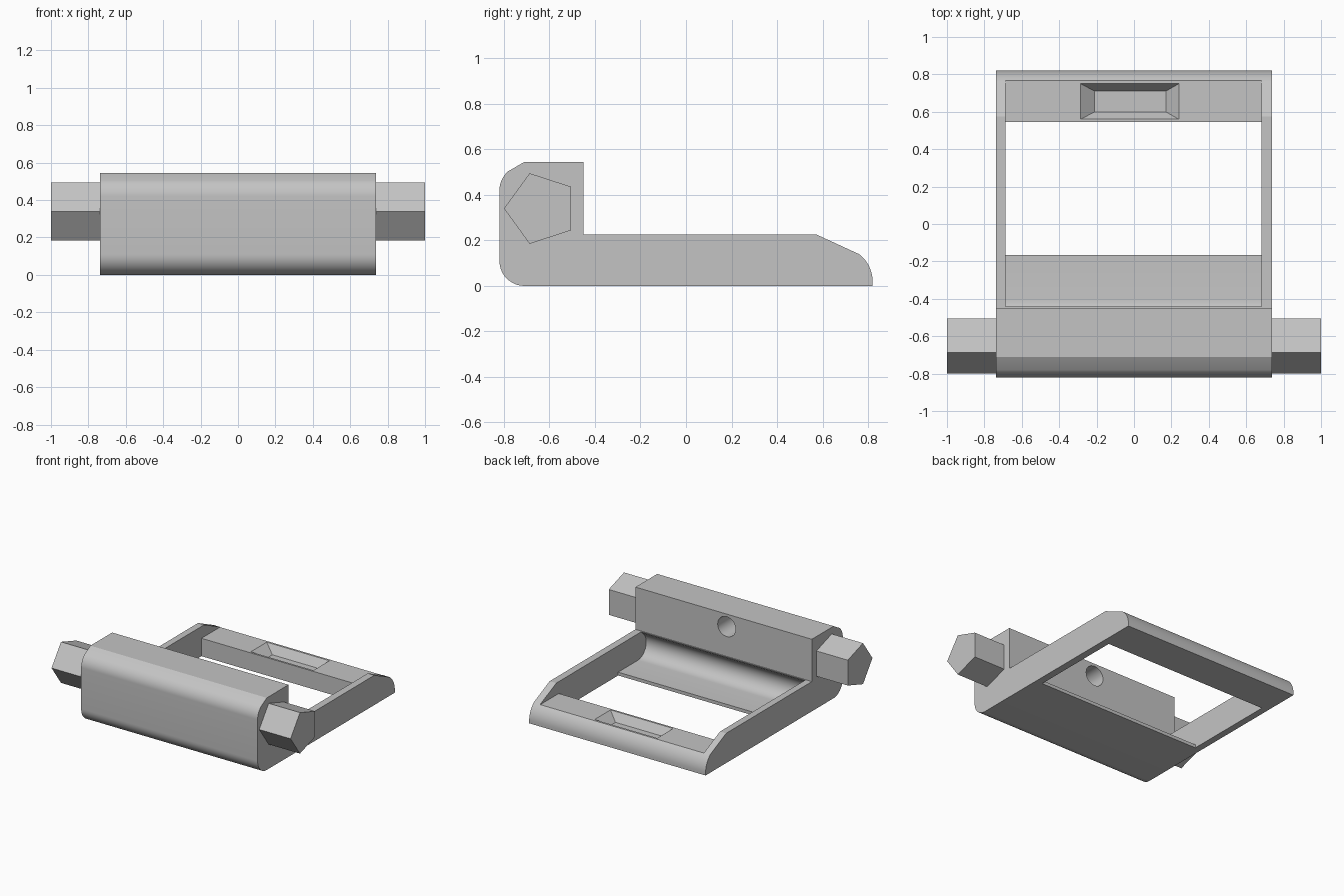
import bpy, bmesh
from math import sin, cos, pi, radians

if "Cube" in bpy.data.objects:
    bpy.data.objects.remove(bpy.data.objects["Cube"], do_unlink=True)

grey = bpy.data.materials.new("plain_grey")
grey.use_nodes = True
colour = (0.55, 0.55, 0.55, 1)
grey.diffuse_color = colour
grey.node_tree.nodes["Principled BSDF"].inputs["Base Color"].default_value = colour


def arc(cy, cz, r, a0, a1, n=12):
    """Points of an arc in the side plane, angles in degrees."""
    angles = [radians(a0 + (a1 - a0) * i / n) for i in range(n + 1)]
    return [(cy + r * cos(a), cz + r * sin(a)) for a in angles]


def finish(bm, name):
    bmesh.ops.recalc_face_normals(bm, faces=bm.faces)
    mesh = bpy.data.meshes.new(name)
    bm.to_mesh(mesh)
    bm.free()
    obj = bpy.data.objects.new(name, mesh)
    bpy.context.collection.objects.link(obj)
    mesh.materials.append(grey)
    return obj


def prism(name, outline, x0, x1):
    """Extrude a side outline (y, z) along x."""
    bm = bmesh.new()
    face = bm.faces.new([bm.verts.new((x0, y, z)) for y, z in outline])
    moved = bmesh.ops.extrude_face_region(bm, geom=[face])["geom"]
    verts = [g for g in moved if isinstance(g, bmesh.types.BMVert)]
    bmesh.ops.translate(bm, verts=verts, vec=(x1 - x0, 0, 0))
    return finish(bm, name)


def cut(target, cutter):
    mod = target.modifiers.new("cut", "BOOLEAN")
    mod.operation = "DIFFERENCE"
    mod.solver = "EXACT"
    mod.object = cutter
    bpy.context.view_layer.objects.active = target
    bpy.ops.object.modifier_apply(modifier=mod.name)
    bpy.data.objects.remove(cutter, do_unlink=True)


# Main body: tall front block, low side arms and rounded rear bar
outline = (arc(-0.71, 0.11, 0.11, 180, 270)
           + [(0.82, 0)] + arc(0.67, 0.02, 0.15, 0, 53)
           + [(0.575, 0.225), (-0.45, 0.225), (-0.45, 0.545), (-0.71, 0.545)]
           + arc(-0.71, 0.42, 0.11, 130, 180))
body = prism("frame_body", outline, -0.738, 0.738)

# Central opening with a thin front shelf and a scooped undercut
opening = (arc(-0.40, 0.125, 0.1, 120, 270)
           + [(-0.165, 0.025), (-0.165, -0.1), (0.545, -0.1), (0.545, 0.135),
              (0.78, 0.135), (0.78, 0.3), (-0.40, 0.3)])
cut(body, prism("opening_cutter", opening, -0.687, 0.683))

# Tapered recess in the rear bar
bm = bmesh.new()
rings = [(-0.21, 0.17, 0.60, 0.71, 0.075), (-0.285, 0.24, 0.56, 0.75, 0.1351)]
for x0, x1, y0, y1, z in rings:
    for x, y in ((x0, y0), (x1, y0), (x1, y1), (x0, y1)):
        bm.verts.new((x, y, z))
bmesh.ops.convex_hull(bm, input=bm.verts)
cut(body, finish(bm, "recess_cutter"))

# Round blind hole in the back of the front block
bpy.ops.mesh.primitive_cylinder_add(vertices=48, radius=0.075, depth=0.4,
                                    location=(-0.025, -0.45, 0.45), rotation=(pi / 2, 0, 0))
cut(body, bpy.context.object)

# Five-sided pegs at both ends
pentagon = arc(-0.637, 0.34, 0.163, 180, 468, 4)
pegs = [prism("left_peg", pentagon, 0.73, 1.0), prism("right_peg", pentagon, -1.0, -0.73)]

# Smooth the curved edges only
for obj in [body] + pegs:
    bpy.ops.object.select_all(action="DESELECT")
    obj.select_set(True)
    bpy.context.view_layer.objects.active = obj
    bpy.ops.object.shade_smooth_by_angle(angle=radians(20))
